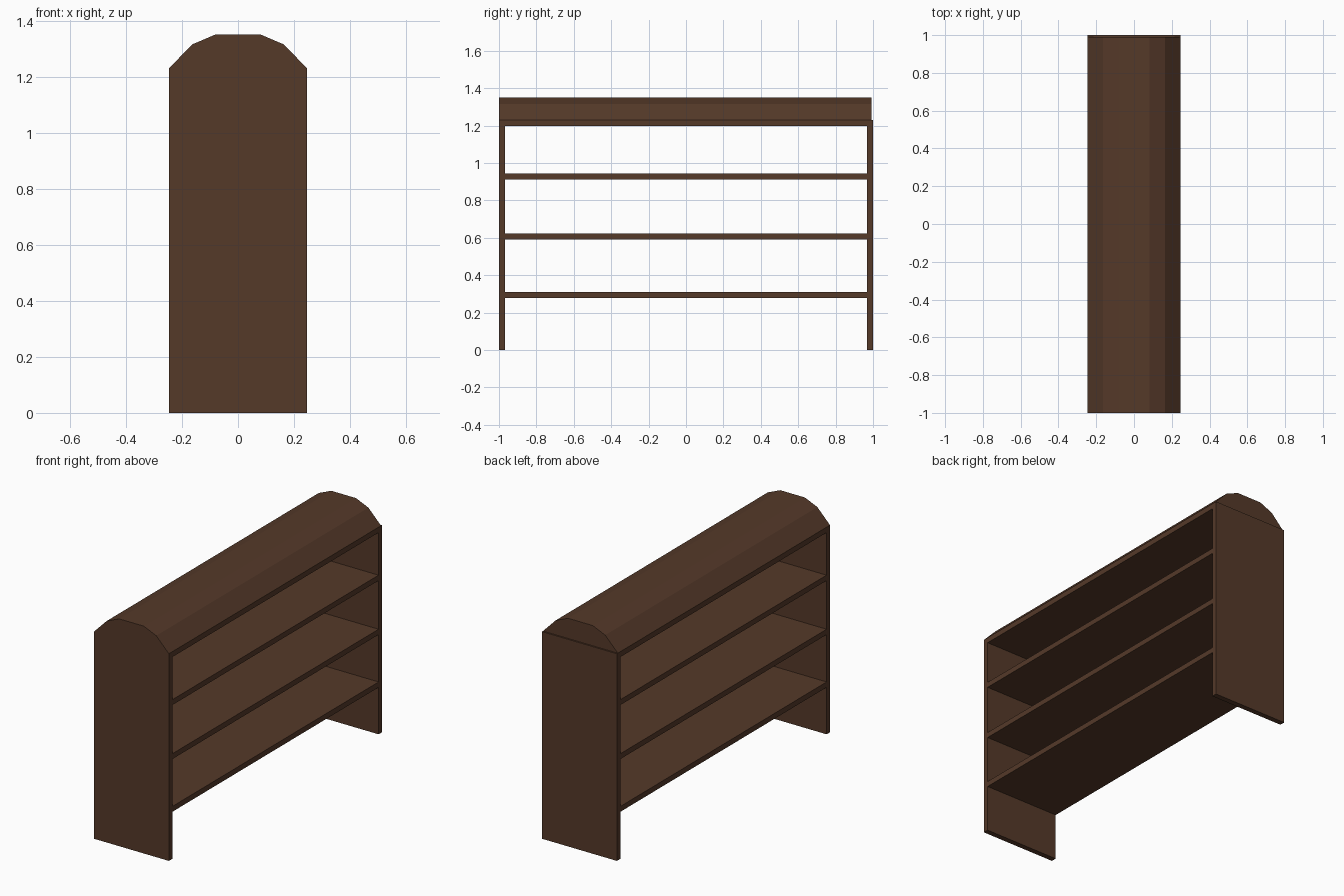
import bpy

if "Cube" in bpy.data.objects:
    bpy.data.objects.remove(bpy.data.objects["Cube"])

W = 0.246          # half depth of the shelf unit along x
BOARD = 0.032      # board thickness
EAVE = 1.23        # height where the arched top begins
ARCH = [(W, EAVE), (0.163, 1.315), (0.081, 1.35),
        (-0.081, 1.35), (-0.163, 1.315), (-W, EAVE)]

wood = bpy.data.materials.new("dark_wood")
wood.diffuse_color = (0.09, 0.041, 0.022, 1)
wood.use_nodes = True
wood.node_tree.nodes["Principled BSDF"].inputs["Base Color"].default_value = wood.diffuse_color


def extrude_profile(name, profile, y0, y1):
    """Solid made by sweeping an x/z outline from y0 to y1."""
    n = len(profile)
    verts = [(x, y, z) for y in (y0, y1) for x, z in profile]
    faces = [tuple(reversed(range(n))), tuple(range(n, 2 * n))]
    faces += [(i, (i + 1) % n, (i + 1) % n + n, i + n) for i in range(n)]
    # outline runs counter-clockwise in x/z, so flip to face outward
    faces = [tuple(reversed(f)) for f in faces]
    mesh = bpy.data.meshes.new(name)
    mesh.from_pydata(verts, [], faces)
    mesh.materials.append(wood)
    obj = bpy.data.objects.new(name, mesh)
    bpy.context.collection.objects.link(obj)
    return obj


def rect(z0, z1):
    return [(-W, z0), (W, z0), (W, z1), (-W, z1)]


inner_front, inner_back = -1 + BOARD, 1 - BOARD

# Front end panel is one piece with the arch; back one stops at the eave
extrude_profile("front_end_panel", [(-W, 0), (W, 0)] + ARCH, -1, inner_front)
extrude_profile("back_end_panel", rect(0, EAVE), inner_back, 1)

# Arched top, set in slightly from the back panel
extrude_profile("arched_top", ARCH, inner_front, 0.991)

# Board under the arch and the three shelves
extrude_profile("top_board", rect(EAVE - BOARD, EAVE), inner_front, inner_back)
for i, z in enumerate((0.279, 0.592, 0.913)):
    extrude_profile(f"shelf_{i + 1}", rect(z, z + BOARD), inner_front, inner_back)
